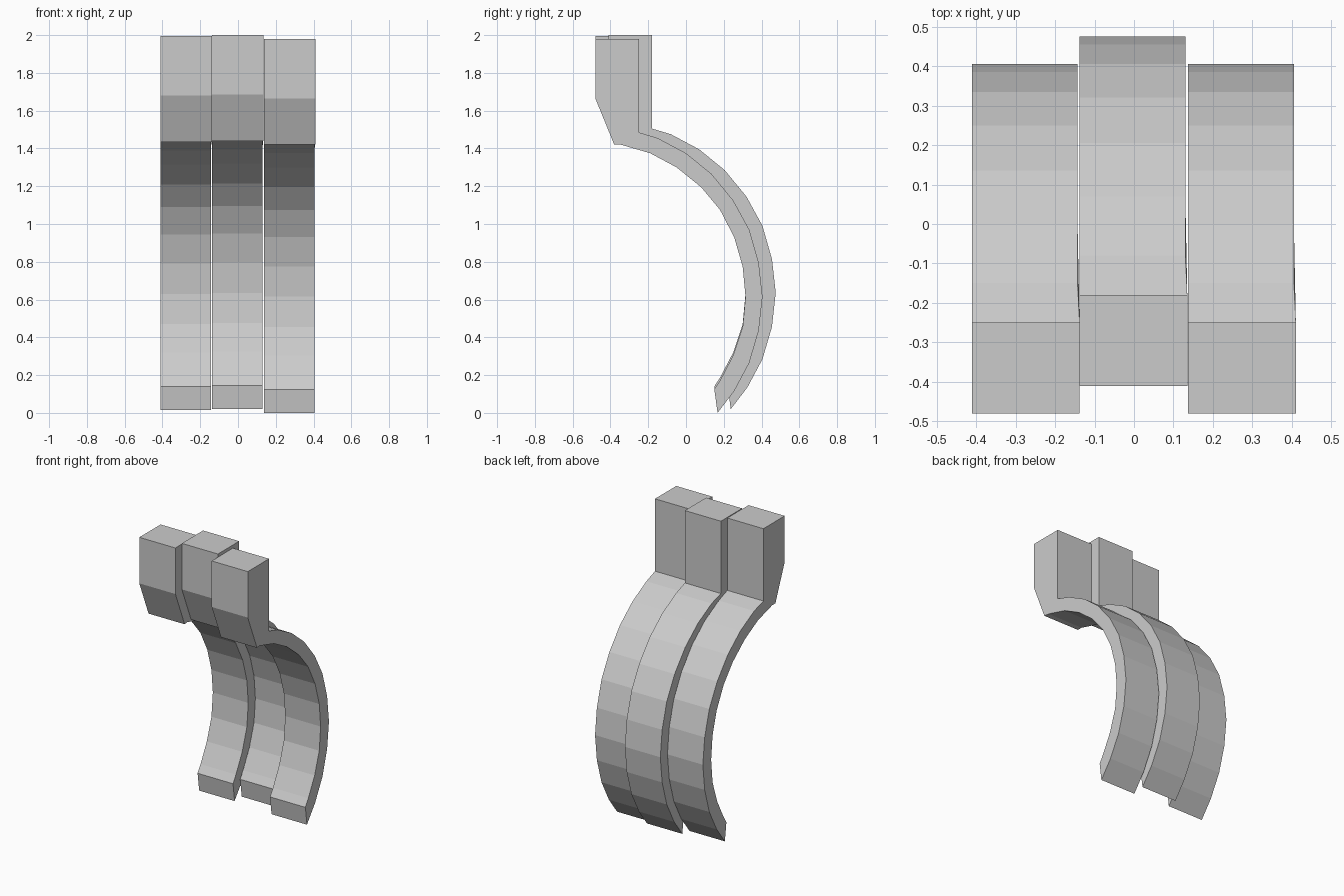
import bpy, bmesh

if "Cube" in bpy.data.objects:
    bpy.data.objects.remove(bpy.data.objects["Cube"])

# Side profile (y, z) of the outer slat: hanging block, then curved strip
block = [(-.25, 1.98), (-.48, 1.98), (-.48, 1.665), (-.38, 1.42)]
inner = [(-.345, 1.42), (-.19, 1.375), (-.05, 1.30), (.08, 1.195), (.18, 1.075),
         (.255, .93), (.30, .775), (.315, .615), (.30, .455), (.25, .305),
         (.182, .175), (.15, .125)]
outer = [(.167, 0), (.255, .115), (.335, .265), (.385, .435), (.405, .615),
         (.385, .795), (.335, .97), (.25, 1.125), (.135, 1.265), (0, 1.375),
         (-.15, 1.455), (-.25, 1.485)]
profile = block + inner + outer
n = len(profile)


def slat(name, x0, dy, dz):
    """Extrude the profile along x; the block is slightly wider than the strip."""
    bm = bmesh.new()
    left, right = [], []
    for i, (y, z) in enumerate(profile):
        width = .273 if i < 4 or i == n - 1 else .268
        left.append(bm.verts.new((x0, y + dy, z + dz)))
        right.append(bm.verts.new((x0 + width, y + dy, z + dz)))
    for i in range(n):
        j = (i + 1) % n
        bm.faces.new((left[i], left[j], right[j], right[i]))
    for side in (left, right):
        bm.faces.new(side[:4] + side[-1:])   # block side
        bm.faces.new(side[3:])               # strip side
    bmesh.ops.recalc_face_normals(bm, faces=bm.faces)
    mesh = bpy.data.meshes.new(name)
    bm.to_mesh(mesh)
    bm.free()
    bpy.context.collection.objects.link(bpy.data.objects.new(name, mesh))


# Three neighbouring slats, the middle one set back
slat("left_slat", -.411, 0, .015)
slat("middle_slat", -.138, .07, .02)
slat("right_slat", .137, 0, 0)
